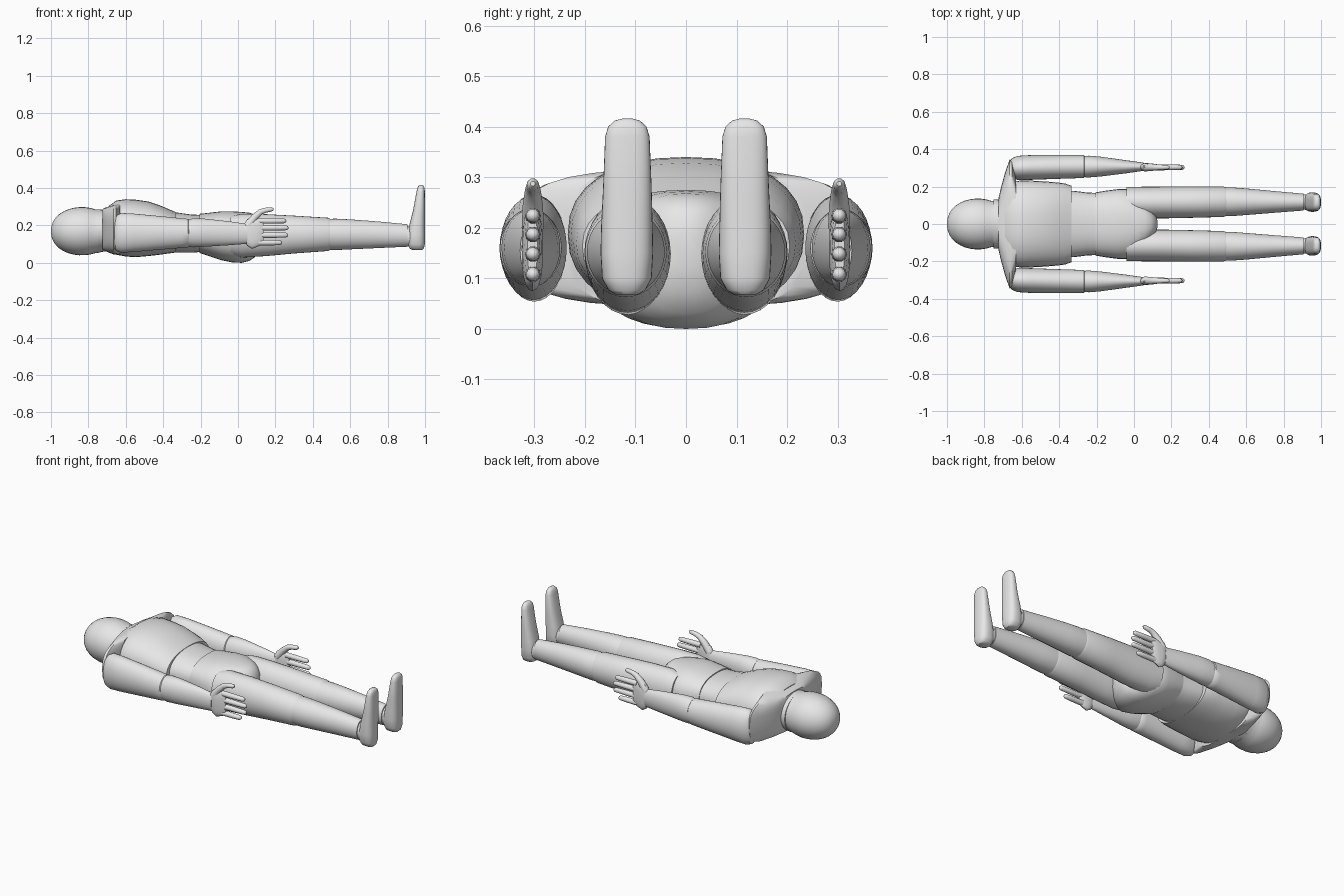
import bpy, bmesh, math
from mathutils import Vector

grey = bpy.data.materials.new("light_grey")
grey.diffuse_color = (0.8, 0.8, 0.8, 1)


def finish(name, bm, mirror=False, angle=38):
    bmesh.ops.recalc_face_normals(bm, faces=bm.faces)
    me = bpy.data.meshes.new(name)
    bm.to_mesh(me)
    bm.free()
    me.materials.append(grey)
    ob = bpy.data.objects.new(name, me)
    bpy.context.collection.objects.link(ob)
    bpy.ops.object.select_all(action='DESELECT')
    ob.select_set(True)
    bpy.context.view_layer.objects.active = ob
    bpy.ops.object.shade_smooth_by_angle(angle=math.radians(angle))
    if mirror:
        m = ob.modifiers.new("mirror", 'MIRROR')
        m.use_axis = (False, True, False)
        m.use_mirror_merge = False
    return ob


def skin(bm, rings):
    loops = [[bm.verts.new(p) for p in r] for r in rings]
    for a, b in zip(loops, loops[1:]):
        n = len(a)
        for i in range(n):
            bm.faces.new((a[i], a[(i + 1) % n], b[(i + 1) % n], b[i]))
    bm.faces.new(loops[0])
    bm.faces.new(loops[-1])


def loft(name, sections, n=32, power=2.0, mirror=False, upright=False, angle=38):
    """Sections: (position on axis, centre y, half width, low, high)."""
    bm = bmesh.new()
    rings = []
    for s, cy, ry, lo, hi in sections:
        ring = []
        for i in range(n):
            t = 2 * math.pi * i / n
            c, d = math.cos(t), math.sin(t)
            u = math.copysign(abs(c) ** (2 / power), c) * ry + cy
            v = math.copysign(abs(d) ** (2 / power), d) * (hi - lo) / 2 + (hi + lo) / 2
            ring.append((v, u, s) if upright else (s, u, v))
        rings.append(ring)
    skin(bm, rings)
    return finish(name, bm, mirror, angle)


def rod(bm, points, radii, n=10):
    """Round tube through points lying in a vertical plane."""
    pts = [Vector(p) for p in points]
    rings = []
    for i, p in enumerate(pts):
        d = (pts[min(i + 1, len(pts) - 1)] - pts[max(i - 1, 0)]).normalized()
        side = Vector((0, 1, 0))
        up = d.cross(side)
        rings.append([p + radii[i] * (side * math.cos(2 * math.pi * k / n)
                                      + up * math.sin(2 * math.pi * k / n)) for k in range(n)])
    skin(bm, rings)


# Head: egg with a short straight collar
head = []
for i in range(13):
    t = math.pi * (0.02 + 0.68 * i / 12)
    r = math.sin(t) ** 0.9
    head.append((-0.835 - 0.165 * math.cos(t), 0, 0.136 * r, 0.168 - 0.128 * r, 0.168 + 0.13 * r))
head[-1] = (-0.735, 0, 0.125, 0.055, 0.285)
loft("head", head)
loft("neck", [(-0.75, 0, 0.132, 0.055, 0.285), (-0.715, 0, 0.13, 0.06, 0.283),
              (-0.64, 0, 0.12, 0.07, 0.28)])

# Flared shoulder yoke
loft("shoulder_yoke", [(-0.725, 0, 0.135, 0.07, 0.288), (-0.71, 0, 0.20, 0.063, 0.295),
                       (-0.688, 0, 0.28, 0.053, 0.302), (-0.665, 0, 0.345, 0.045, 0.312),
                       (-0.652, 0, 0.335, 0.045, 0.315), (-0.63, 0, 0.24, 0.04, 0.32)],
     power=3.2)

# Chest, belly and hips
loft("chest", [(-0.69, 0, 0.20, 0.06, 0.305), (-0.65, 0, 0.225, 0.043, 0.333),
               (-0.60, 0, 0.234, 0.034, 0.34), (-0.55, 0, 0.232, 0.03, 0.338),
               (-0.48, 0, 0.228, 0.036, 0.328), (-0.42, 0, 0.223, 0.043, 0.308),
               (-0.37, 0, 0.217, 0.05, 0.287), (-0.335, 0, 0.205, 0.055, 0.272)], power=2.3)
loft("belly", [(-0.40, 0, 0.18, 0.06, 0.275), (-0.32, 0, 0.177, 0.054, 0.268),
               (-0.25, 0, 0.168, 0.054, 0.258), (-0.17, 0, 0.165, 0.06, 0.255)], power=2.3)
loft("hips", [(-0.205, 0, 0.169, 0.053, 0.262), (-0.15, 0, 0.178, 0.034, 0.268),
              (-0.09, 0, 0.186, 0.014, 0.275), (-0.03, 0, 0.188, 0.002, 0.275),
              (0.02, 0, 0.162, 0.0, 0.272), (0.06, 0, 0.125, 0.01, 0.268),
              (0.09, 0, 0.09, 0.03, 0.258), (0.115, 0, 0.055, 0.07, 0.235),
              (0.125, 0, 0.02, 0.12, 0.19)], power=2.4)

# Arms
loft("upper_arm", [(-0.668, 0.30, 0.03, 0.10, 0.22), (-0.655, 0.30, 0.05, 0.065, 0.25),
                   (-0.625, 0.300, 0.064, 0.054, 0.266), (-0.56, 0.302, 0.066, 0.058, 0.263),
                   (-0.42, 0.305, 0.064, 0.07, 0.25), (-0.30, 0.307, 0.062, 0.08, 0.238),
                   (-0.268, 0.307, 0.061, 0.083, 0.235), (-0.255, 0.307, 0.05, 0.095, 0.222)],
     mirror=True)
loft("forearm", [(-0.28, 0.307, 0.056, 0.088, 0.228), (-0.24, 0.307, 0.058, 0.083, 0.238),
                 (-0.18, 0.307, 0.053, 0.086, 0.236), (-0.05, 0.306, 0.036, 0.094, 0.222),
                 (0.05, 0.306, 0.022, 0.102, 0.208)], mirror=True)

# Hands with four fingers and a thumb
loft("palm", [(0.035, 0.305, 0.014, 0.12, 0.21), (0.05, 0.305, 0.02, 0.09, 0.235),
              (0.075, 0.304, 0.021, 0.075, 0.24), (0.10, 0.304, 0.019, 0.085, 0.238),
              (0.125, 0.304, 0.015, 0.095, 0.237), (0.135, 0.304, 0.01, 0.105, 0.23)],
     n=20, power=2.5, mirror=True)
bm = bmesh.new()
for z, tip in ((0.108, 0.235), (0.148, 0.268), (0.187, 0.27), (0.224, 0.258)):
    rod(bm, [(0.11, 0.303, z), (0.18, 0.303, z), (tip - 0.012, 0.303, z),
             (tip - 0.003, 0.303, z), (tip, 0.303, z)], [0.016, 0.0155, 0.0135, 0.009, 0.003])
rod(bm, [(0.055, 0.303, 0.20), (0.09, 0.303, 0.245), (0.12, 0.303, 0.272), (0.145, 0.303, 0.281),
         (0.18, 0.303, 0.286), (0.19, 0.303, 0.287)], [0.022, 0.02, 0.016, 0.014, 0.012, 0.005])
finish("fingers", bm, mirror=True)

# Legs
loft("thigh", [(-0.04, 0.118, 0.080, 0.04, 0.25), (0.02, 0.115, 0.084, 0.028, 0.262),
               (0.15, 0.115, 0.085, 0.036, 0.26), (0.30, 0.117, 0.084, 0.05, 0.252),
               (0.48, 0.119, 0.081, 0.063, 0.241), (0.50, 0.119, 0.073, 0.072, 0.232)],
     mirror=True)
loft("shin", [(0.465, 0.119, 0.075, 0.07, 0.234), (0.52, 0.119, 0.077, 0.068, 0.236),
              (0.60, 0.119, 0.071, 0.072, 0.232), (0.75, 0.118, 0.058, 0.079, 0.221),
              (0.905, 0.117, 0.045, 0.086, 0.206)], mirror=True)
loft("ankle", [(0.89, 0.117, 0.039, 0.09, 0.20), (0.93, 0.117, 0.042, 0.085, 0.19),
               (0.96, 0.117, 0.045, 0.082, 0.16)], mirror=True)

# Feet, standing upright with rounded toes
loft("foot", [(0.068, 0.117, 0.022, 0.935, 0.985), (0.076, 0.117, 0.036, 0.918, 0.994),
              (0.10, 0.117, 0.049, 0.908, 0.999), (0.15, 0.117, 0.052, 0.908, 1.0),
              (0.20, 0.117, 0.051, 0.916, 1.0), (0.28, 0.116, 0.048, 0.936, 1.0),
              (0.38, 0.116, 0.044, 0.954, 0.999), (0.40, 0.116, 0.038, 0.959, 0.997),
              (0.412, 0.116, 0.025, 0.965, 0.992), (0.416, 0.116, 0.01, 0.972, 0.985)],
     power=2.6, mirror=True, upright=True)
